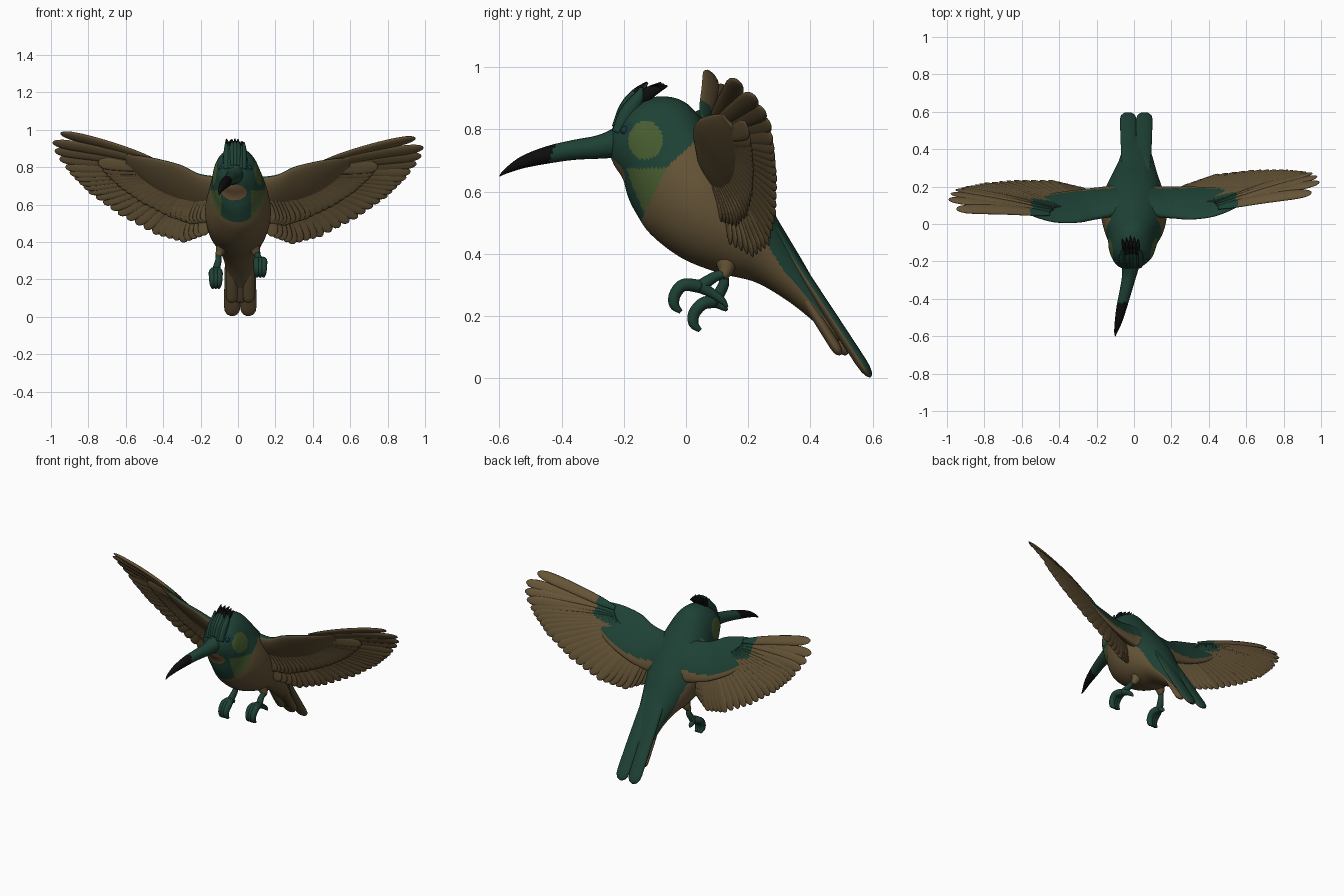
import bpy, bmesh, math
from mathutils import Vector as V

if "Cube" in bpy.data.objects:
    bpy.data.objects.remove(bpy.data.objects["Cube"])


def material(name, rgb):
    m = bpy.data.materials.new(name)
    m.diffuse_color = (*rgb, 1)
    m.use_nodes = True
    m.node_tree.nodes["Principled BSDF"].inputs["Base Color"].default_value = m.diffuse_color
    return m


GREEN = material("deep_green", (0.013, 0.053, 0.035))
BROWN = material("feather_brown", (0.128, 0.087, 0.037))
OLIVE = material("olive_green", (0.062, 0.106, 0.029))
BLACK = material("black", (0.004, 0.004, 0.004))
THROAT = material("throat_tan", (0.160, 0.092, 0.042))
TEAL = material("dark_teal", (0.010, 0.042, 0.040))


def smooth(rows, k):
    """Catmull-Rom interpolation of rows of numbers, k steps per span."""
    out = []
    for i in range(len(rows) - 1):
        a, b, c, d = rows[max(i - 1, 0)], rows[i], rows[i + 1], rows[min(i + 2, len(rows) - 1)]
        for j in range(k):
            t = j / k
            out.append([0.5 * (2 * q + (r - p) * t + (2 * p - 5 * q + 4 * r - s) * t * t
                               + (3 * q - p - 3 * r + s) * t ** 3) for p, q, r, s in zip(a, b, c, d)])
    return out + [list(rows[-1])]


def build(name, lofts, mats, rule=None, n=12):
    """Skin each list of (centre, u, v) elliptical rings and colour faces by rule."""
    bm = bmesh.new()
    for rings in lofts:
        loops = [[bm.verts.new(c + u * math.cos(2 * math.pi * i / n) + v * math.sin(2 * math.pi * i / n))
                  for i in range(n)] for c, u, v in rings]
        for a, b in zip(loops, loops[1:]):
            for i in range(n):
                bm.faces.new((a[i], a[(i + 1) % n], b[(i + 1) % n], b[i]))
        bm.faces.new(loops[0])
        bm.faces.new(loops[-1])
    bmesh.ops.recalc_face_normals(bm, faces=bm.faces)
    for f in bm.faces:
        f.smooth = True
        if rule:
            f.material_index = rule(f.calc_center_median(), f.normal)
    me = bpy.data.meshes.new(name)
    bm.to_mesh(me)
    bm.free()
    for m in mats:
        me.materials.append(m)
    ob = bpy.data.objects.new(name, me)
    bpy.context.collection.objects.link(ob)
    return ob


def tube(points, ref=V((1, 0, 0)), flat=1.0, k=5):
    """Rings along a curved path of (x, y, z, radius)."""
    pts = smooth(points, k)
    rings = []
    for i, p in enumerate(pts):
        t = (V(pts[min(i + 1, len(pts) - 1)][:3]) - V(pts[max(i - 1, 0)][:3])).normalized()
        u = t.cross(ref).normalized()
        rings.append((V(p[:3]), u * p[3], u.cross(t).normalized() * p[3] * flat))
    return rings


POINTED = [(0, .4), (.08, .6), (.16, .75), (.3, .87), (.6, 1), (.8, 1), (.9, .88), (.96, .64), (.99, .34), (1, .05)]
POINTED = smooth(POINTED[:6], 4) + POINTED[6:]
BLUNT = [(0, .85), (.3, .95), (.6, 1), (.9, 1), (.95, .9), (.98, .65), (.995, .3), (1, .05)]


def feather(root, tip, half, normal, profile=POINTED, sag=0.0, flat=0.2, twist=0.0):
    """Rings of one flat feather blade."""
    axis = (tip - root).normalized()
    u = axis.cross(normal).normalized()
    v = u.cross(axis).normalized()
    u, v = u * math.cos(twist) + v * math.sin(twist), v * math.cos(twist) - u * math.sin(twist)
    return [(root.lerp(tip, s) + normal * sag * math.sin(math.pi * s), u * half * w, v * half * w * flat)
            for s, w in profile]


# Head and body: centre x, top y z, bottom y z, half width
BODY = [(-.02, -.247, .785, -.24, .705, .025), (-.02, -.215, .835, -.228, .68, .07),
        (-.012, -.15, .89, -.203, .64, .108), (-.01, -.07, .906, -.185, .58, .125),
        (-.005, .0, .885, -.16, .53, .135), (0, .06, .82, -.12, .47, .158),
        (0, .13, .74, -.05, .41, .175), (0, .20, .655, .02, .37, .17),
        (0, .26, .57, .12, .335, .15), (.005, .31, .485, .22, .31, .12),
        (.012, .37, .385, .31, .26, .092), (.012, .44, .262, .39, .20, .07), (.012, .51, .14, .485, .115, .045)]
BACK = V((0, .78, .62))


def body_colour(c, nrm):
    side = abs(c.x + .01)
    if c.y < -.15 and ((c.x + .02) / .066) ** 2 + ((c.z - .665) / .042) ** 2 < 1:
        return 3
    if side > .05 and ((c.y + .13) / .055) ** 2 + ((c.z - .765) / .062) ** 2 < 1:
        return 2
    if side > .04 and ((c.y + .2) / .026) ** 2 + ((c.z - .805) / .026) ** 2 < 1:
        return 4
    line = .50 + 2 * (c.y + .15) if c.y < -.06 else .68 + .9 * (c.y + .06)
    if c.z > line:
        return 2 if side > .08 and c.z < .675 else 0
    limit = .5 - .5 * min(max((c.y - .24) / .08, 0), 1)
    return 0 if c.y > -.05 and nrm.dot(BACK) > limit else 1


rings = []
for x, ty, tz, by, bz, w in smooth(BODY, 14):
    top, bottom = V((x, ty, tz)), V((x, by, bz))
    rings.append(((top + bottom) / 2, V((w, 0, 0)), (top - bottom) / 2))
build("body", [rings], [GREEN, BROWN, OLIVE, THROAT, TEAL], body_colour, 112)

# Curved beak with a black tip
beak = [(-.015, -.19, .765, .055), (-.025, -.27, .745, .039), (-.045, -.36, .734, .032),
        (-.065, -.44, .719, .028), (-.083, -.52, .696, .02), (-.097, -.575, .668, .009), (-.1, -.599, .65, .002)]
build("beak", [tube(beak, k=8)], [GREEN, BLACK], lambda c, n: int(c.y < -.43 + .3 * (c.z - .72)), 20)

# Eyes
for s in (-1, 1):
    bpy.ops.mesh.primitive_uv_sphere_add(segments=16, ring_count=10, radius=.013,
                                         location=(-.015 + s * .077, -.197, .797))
    eye = bpy.context.object
    eye.name = "eye"
    eye.data.materials.append(TEAL)
    bpy.ops.object.shade_smooth()

# Crest of green plumes with black plumes behind
plumes, dark = [], []
for i in range(7):
    x = -.015 + (i - 3) * .015
    drop = .008 * abs(i - 3) + .006 * (i % 2)
    plumes.append(tube([(x, -.215, .81 - drop, .024), (x, -.19, .872 - drop, .026),
                        (x, -.157, .92 - drop, .02), (x * 1.1, -.118 - drop, .957 - drop, .004)], flat=.75))
for i in range(5):
    x = -.015 + (i - 2) * .017
    dark.append(tube([(x, -.15, .89, .017), (x * 1.1, -.115, .92, .02),
                      (x * 1.3, -.06 - .01 * abs(i - 2), .95 - .005 * i, .003)], flat=.6))
build("crest_plumes", plumes, [GREEN, BLACK],
      lambda c, n: int(abs(c.x + .015) < .035 and c.y > -.165 and n.z > .3))
build("crest_dark_plumes", dark, [BLACK])

# Tail: two long feathers, green above, over shorter brown ones
TAIL_N = V((0, .855, .52))
build("tail_feathers", [feather(V((.012 + s * .035, .252, .525)), V((.012 + s * .044, .594, .004)),
                                .044, TAIL_N, BLUNT, flat=.42) for s in (-1, 1)],
      [GREEN, BROWN], lambda c, n: int(n.dot(TAIL_N) < -.1), 20)
build("tail_under_feathers", [feather(V((.012 + s * .045, .30, .39)), V((.012 + s * .045, .497 + .02 * (s == 0), .075)),
                                      .031, TAIL_N, BLUNT, flat=.55) for s in (-1, 0, 1)], [BROWN])

# Wings: arm stations x, leading y z, trailing y z, half thickness
ARM = [(.05, .06, .74, .20, .52, .055), (.2, .03, .755, .19, .55, .038), (.3, .01, .80, .18, .58, .029),
       (.42, .01, .83, .165, .64, .023), (.52, .035, .845, .14, .72, .017), (.6, .07, .85, .12, .79, .006)]
# Feather fan: tip x y z, root x y z
FAN = [(.95, .08, .955, .45, .055, .825), (1.0, .14, .895, .45, .06, .81), (.965, .18, .83, .44, .08, .79),
       (.90, .20, .745, .42, .09, .77), (.80, .22, .645, .38, .095, .74), (.64, .235, .53, .33, .095, .71),
       (.45, .235, .43, .26, .095, .68), (.30, .20, .39, .20, .095, .65), (.19, .14, .43, .15, .09, .62)]
WING_N = V((0, .92, .39))
STEPS = [0, .85, 1.55, 2.15, 2.65] + [3 + .25 * i for i in range(21)]


def covert_colour(c, n):
    x = abs(c.x)
    return 0 if n.dot(WING_N) > -.2 and x < .55 and c.z > .605 + .40 * (x - .1) else 1


def wing_colour(c, n):
    return 0 if n.z > .4 and abs(c.x) < .55 else covert_colour(c, n)


for side, label in ((1, "right"), (-1, "left")):
    def place(x, y, z):
        # the right wing sweeps back a little, the left one lifts a little
        return V((side * x, y + (.11 * max(x - .15, 0) if side > 0 else 0), z + (.028 * x if side < 0 else 0)))

    rings = []
    for x, ly, lz, ty, tz, t in smooth(ARM, 12):
        lead, trail = place(x, ly, lz), place(x, ty, tz)
        chord = (trail - lead) / 2
        rings.append(((lead + trail) / 2, chord, chord.cross(V((1, 0, 0))).normalized() * t))
    build(label + "_wing_arm", [rings], [GREEN, BROWN], wing_colour, 48)

    flight, coverts = [], []
    for t in STEPS:
        i = min(int(t), len(FAN) - 2)
        row = [a + (b - a) * (t - i) for a, b in zip(FAN[i], FAN[i + 1])]
        tip, root = place(*row[:3]), place(*row[3:])
        # outer primaries lie flatter and are plumper than the inner feathers
        k = max(0, 1 - t / 3)
        normal = WING_N.lerp(V((0, .65, .76)), k).normalized()
        flight.append(feather(root, tip, .034, normal, sag=.012, flat=.2 + .15 * k, twist=side * .25 * (1 - k)))
        if t > 2:
            off = WING_N * -.008
            coverts.append(feather(root + off, root.lerp(tip, .6) + off, .036, WING_N, sag=.004, flat=.15,
                                   twist=side * .15))
    build(label + "_flight_feathers", flight, [GREEN, BROWN], covert_colour)
    build(label + "_wing_coverts", coverts, [GREEN, BROWN], covert_colour)

# Legs: short brown thighs, green shanks and curled toes
for label, s, dy, dz, hind in (("right", 1, 0, 0, 1), ("left", -1, .062, -.06, .45)):
    x = s * .105
    build(label + "_thigh", [tube([(x * .75, .13, .385, .04), (x * .9, .128, .35, .026),
                                   (x, .118, .325, .015)])], [BROWN])
    ankle = (x + s * .014, .045 + dy * .75, .295 + dz * .8, .021)
    parts = [tube([(x, .12, .335, .014), (x, .09 + dy * .5, .325 + dz * .4, .017), ankle])]
    for k in (-1, 0, 1):
        tx = ankle[0] + k * .017
        parts.append(tube([ankle, (tx, -.008 + dy, .3 + dz, .02), (tx, -.036 + dy, .268 + dz, .019),
                           (tx, -.037 + dy, .235 + dz, .016), (tx, -.016 + dy, .214 + dz, .007)]))
    hx, hy, hz = ankle[:3]
    parts.append(tube([ankle, (hx, hy + .04 * hind, hz - .022 * hind, .015), (hx, hy + .07 * hind, hz - .044 * hind, .012),
                       (hx, hy + .088 * hind, hz - .066 * hind, .004)]))
    build(label + "_foot", parts, [GREEN])
